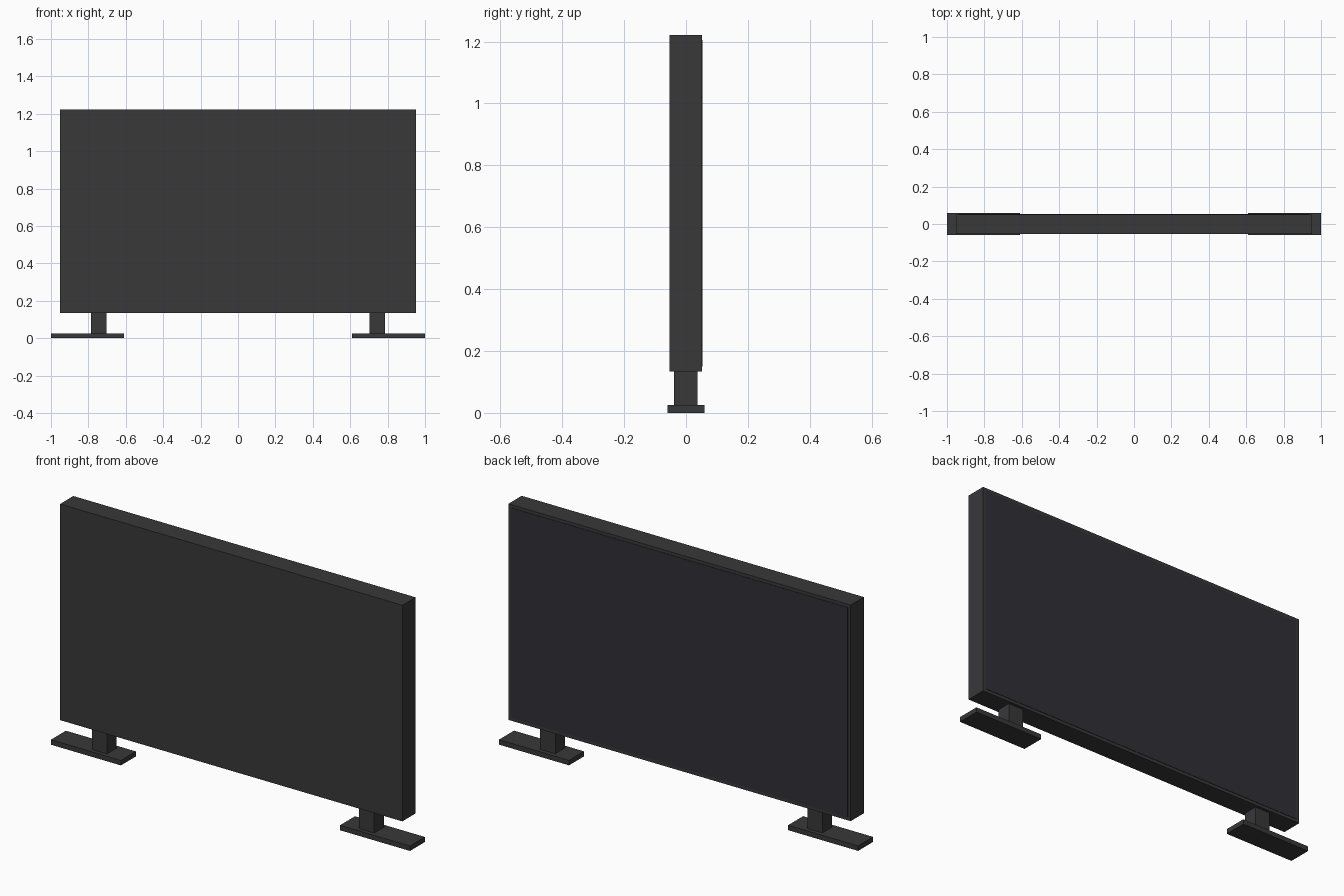
import bpy

if "Cube" in bpy.data.objects:
    bpy.data.objects.remove(bpy.data.objects["Cube"])


def material(name, color):
    m = bpy.data.materials.new(name)
    m.diffuse_color = (*color, 1)
    m.use_nodes = True
    m.node_tree.nodes["Principled BSDF"].inputs["Base Color"].default_value = m.diffuse_color
    return m


def box(name, xs, ys, zs, mat):
    """Box spanning the given (min, max) ranges."""
    spans = (xs, ys, zs)
    bpy.ops.mesh.primitive_cube_add(size=1, location=[(a + b) / 2 for a, b in spans])
    ob = bpy.context.object
    ob.name = name
    ob.scale = [b - a for a, b in spans]
    bpy.ops.object.transform_apply(location=False, rotation=False, scale=True)
    ob.data.materials.append(mat)
    return ob


casing_mat = material("dark_plastic", (0.04, 0.04, 0.042))
screen_mat = material("dark_glass", (0.03, 0.029, 0.036))

# Main casing and the thin screen panel on its +y side
box("casing", (-0.953, 0.953), (-0.054, 0.051), (0.134, 1.222), casing_mat)
box("screen", (-0.937, 0.937), (0.045, 0.053), (0.15, 1.206), screen_mat)

# Two stands: a short neck on a flat foot
for side, label in ((-1, "left"), (1, "right")):
    cx = side * 0.805
    nx = side * 0.744
    box(f"{label}_foot", (cx - 0.195, cx + 0.195), (-0.06, 0.059), (0, 0.025), casing_mat)
    box(f"{label}_neck", (nx - 0.042, nx + 0.042), (-0.039, 0.037), (0.025, 0.134), casing_mat)
